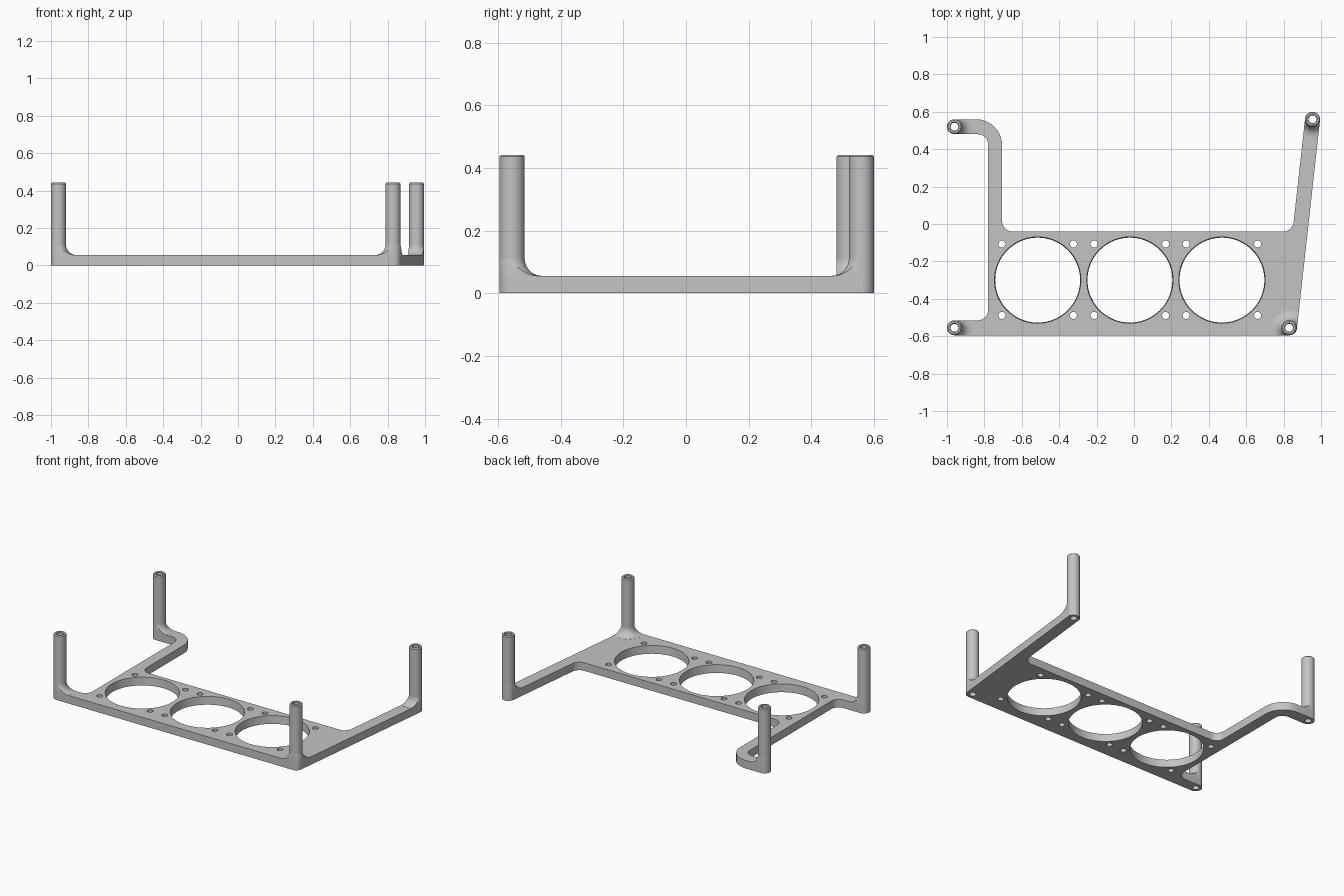
import bpy, bmesh, math
from mathutils import Vector

cube = bpy.data.objects.get("Cube")
if cube:
    bpy.data.objects.remove(cube, do_unlink=True)

PLATE = 0.055     # plate thickness
HEIGHT = 0.442    # top of the posts
POST_R, BORE_R, FLARE = 0.04, 0.021, 0.055
GREY = (0.55, 0.55, 0.55, 1)

grey = bpy.data.materials.new("plain_grey")
grey.use_nodes = True
grey.diffuse_color = GREY
grey.node_tree.nodes["Principled BSDF"].inputs["Base Color"].default_value = GREY


def make_object(name, bm):
    bmesh.ops.recalc_face_normals(bm, faces=bm.faces)
    mesh = bpy.data.meshes.new(name)
    bm.to_mesh(mesh)
    bm.free()
    mesh.materials.append(grey)
    obj = bpy.data.objects.new(name, mesh)
    bpy.context.collection.objects.link(obj)
    return obj


def smooth(obj):
    obj.data.shade_smooth()
    obj.data.set_sharp_from_angle(angle=math.radians(32))


def rounded(corners, steps=10):
    """Polygon whose corners (x, y, radius) are replaced by tangent arcs."""
    points = []
    for i, (x, y, r) in enumerate(corners):
        p = Vector((x, y))
        a = (Vector(corners[i - 1][:2]) - p).normalized()
        b = (Vector(corners[(i + 1) % len(corners)][:2]) - p).normalized()
        half = a.angle(b) / 2
        centre = p + (a + b).normalized() * r / math.sin(half)
        start = p + a * r / math.tan(half) - centre
        turn = (a + b).normalized() * -r
        sweep = math.pi / 2 - half
        side = (start - turn * math.cos(sweep)) / math.sin(sweep)
        for k in range(steps + 1):
            t = sweep * (1 - 2 * k / steps)
            points.append(centre + turn * math.cos(t) + side * math.sin(t))
    return points


def prism(name, outline, z0, z1):
    bm = bmesh.new()
    low, high = [[bm.verts.new((p.x, p.y, z)) for p in outline] for z in (z0, z1)]
    bm.faces.new(low[::-1])
    bm.faces.new(high)
    for i in range(len(low)):
        bm.faces.new((low[i - 1], low[i], high[i], high[i - 1]))
    return make_object(name, bm)


def lathe(name, profile, x, y, sides=40):
    """Closed ring section (radius, z) spun around the z axis."""
    bm = bmesh.new()
    rings = []
    for k in range(sides):
        t = math.tau * k / sides
        rings.append([bm.verts.new((x + r * math.cos(t), y + r * math.sin(t), z)) for r, z in profile])
    n = len(profile)
    for k in range(sides):
        a, b = rings[k], rings[(k + 1) % sides]
        for j in range(n):
            bm.faces.new((a[j], b[j], b[(j + 1) % n], a[(j + 1) % n]))
    return make_object(name, bm)


def boolean(obj, cutter, operation):
    mod = obj.modifiers.new("cut", "BOOLEAN")
    mod.object, mod.operation, mod.solver = cutter, operation, "EXACT"
    result = bpy.data.meshes.new_from_object(obj.evaluated_get(bpy.context.evaluated_depsgraph_get()))
    obj.modifiers.clear()
    obj.data = result


# Frame outline: front edge, slanted left arm, inner edge, bent right arm
outline = rounded([
    (-1, -0.595, 0.0399), (0.867, -0.595, 0.04),
    (0.999, 0.595, 0.0399), (0.919, 0.604, 0.0399),
    (0.848, -0.04, 0.055), (-0.705, -0.04, 0.055),
    (-0.705, 0.56, 0.14), (-1, 0.56, 0.0399), (-1, 0.48, 0.0399),
    (-0.78, 0.48, 0.055), (-0.78, -0.515, 0.055), (-1, -0.515, 0.0399),
])
posts = {"front_right": (-0.96, -0.555), "back_right": (-0.96, 0.52),
         "front_left": (0.829, -0.555), "back_left": (0.955, 0.56)}

# Holes: three large openings, four screw holes around each, a bore per post
bm = bmesh.new()


def hole(x, y, r, r_top, sides):
    new = bmesh.ops.create_cone(bm, cap_ends=True, segments=sides, radius1=r,
                                radius2=r_top, depth=0.2)["verts"]
    bmesh.ops.translate(bm, vec=(x, y, PLATE / 2), verts=new)


for cx in (-0.515, -0.022, 0.47):
    hole(cx, -0.3, 0.222, 0.236, 72)
    for sx in (-1, 1):
        for sy in (-1, 1):
            hole(cx + sx * 0.191, -0.298 + sy * 0.191, 0.019, 0.019, 20)
for px, py in posts.values():
    hole(px, py, BORE_R, BORE_R, 40)
holes = make_object("hole_cutter", bm)
holes.hide_render = True

frame = prism("frame_plate", outline, 0, PLATE)
boolean(frame, holes, "DIFFERENCE")
smooth(frame)
bpy.data.objects.remove(holes, do_unlink=True)

# Hollow posts, each with a flared foot trimmed to the frame outline
trim = prism("outline_trim", outline, -0.1, HEIGHT)
trim.hide_render = True
tube = [(BORE_R, 0.001), (POST_R, 0.001), (POST_R, HEIGHT - 0.006), (POST_R - 0.006, HEIGHT),
        (BORE_R + 0.004, HEIGHT), (BORE_R, HEIGHT - 0.004)]
foot = [(0.03, PLATE - 0.01), (POST_R + FLARE, PLATE - 0.01)]
for k in range(9):
    t = math.pi / 2 * k / 8
    foot.append((POST_R + FLARE * (1 - math.sin(t)), PLATE + 0.0005 + FLARE * (1 - math.cos(t))))
foot.append((0.03, PLATE + FLARE))
for name, (px, py) in posts.items():
    smooth(lathe(name + "_post", tube, px, py))
    flare = lathe(name + "_post_foot", foot, px, py)
    boolean(flare, trim, "INTERSECT")
    smooth(flare)
bpy.data.objects.remove(trim, do_unlink=True)
